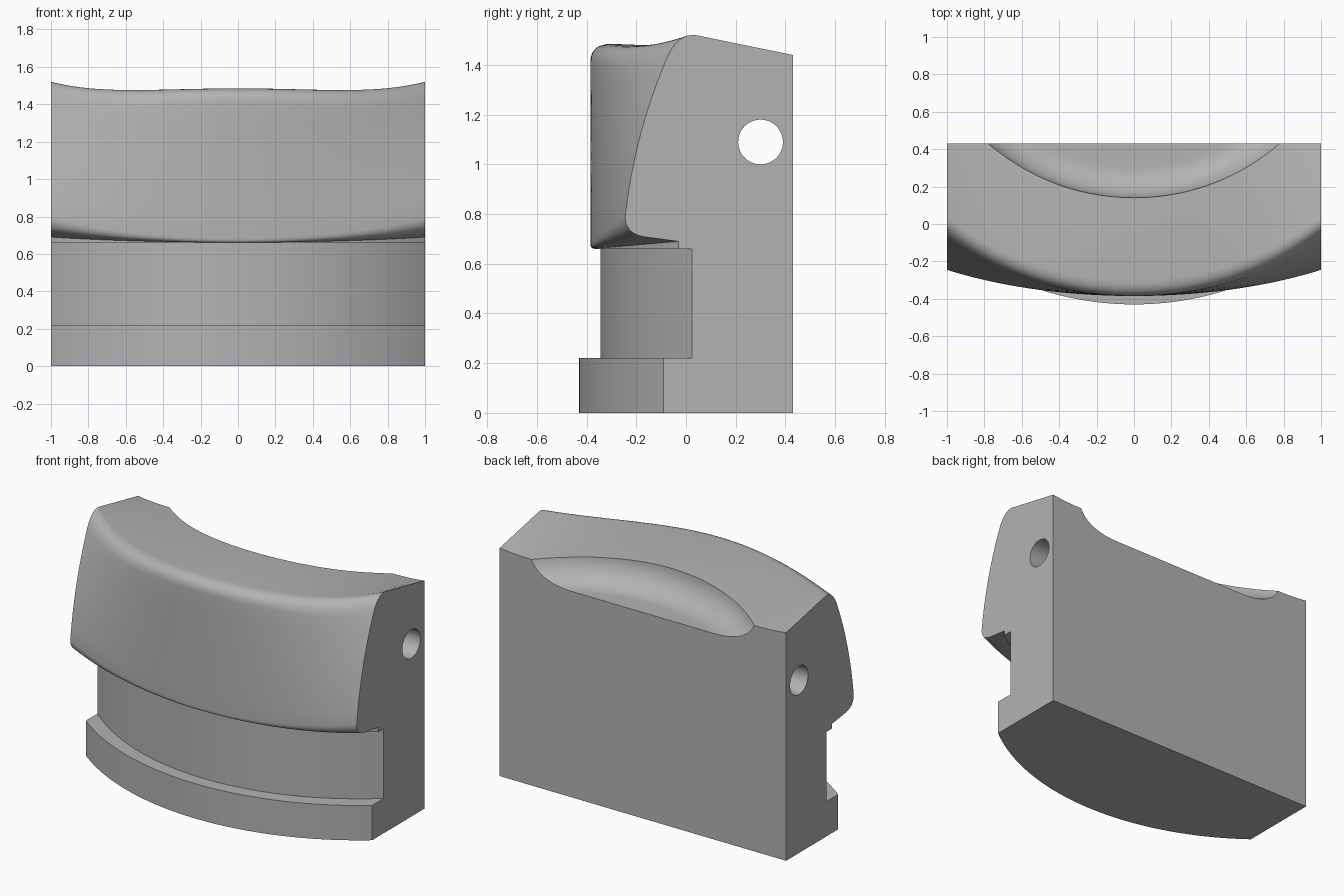
import bpy, bmesh, math
from mathutils import Vector

cube = bpy.data.objects.get("Cube")
if cube:
    bpy.data.objects.remove(cube, do_unlink=True)

grey = bpy.data.materials.new("plain grey")
grey.use_nodes = True
colour = (0.45, 0.45, 0.45, 1)
grey.diffuse_color = colour
grey.node_tree.nodes["Principled BSDF"].inputs["Base Color"].default_value = colour


def add_object(name, bm):
    bmesh.ops.recalc_face_normals(bm, faces=bm.faces)
    mesh = bpy.data.meshes.new(name)
    bm.to_mesh(mesh)
    bm.free()
    mesh.materials.append(grey)
    obj = bpy.data.objects.new(name, mesh)
    bpy.context.collection.objects.link(obj)
    return obj


def bend(a, b, c, steps=8):
    """Points of a rounded corner from a to c, pulled towards b."""
    a, b, c = Vector(a), Vector(b), Vector(c)
    out = []
    for i in range(steps + 1):
        t = i / steps
        out.append(a * (1 - t) ** 2 + b * 2 * t * (1 - t) + c * t * t)
    return out


def profile(foot, neck, ledge, lip, under, face, crest, back):
    """Closed side outline (y, z): foot, neck groove, then the rounded head."""
    pts = [(foot, 0), (foot, 0.22), (neck, 0.22), (neck, 0.66), (ledge, 0.66), lip]
    pts += bend(*under) + bend(*face)[1:-1] + bend(*crest)
    return [Vector(p) for p in pts + [(0.43, back), (0.43, 0)]]


middle = profile(
    -0.43, -0.345, -0.37, (-0.37, 0.661),
    ((-0.374, 0.662), (-0.385, 0.663), (-0.385, 0.685)),
    ((-0.385, 0.685), (-0.385, 1.05), (-0.385, 1.41)),
    ((-0.385, 1.41), (-0.385, 1.485), (-0.3, 1.485)), 1.455)
end = profile(
    -0.09, 0.025, -0.03, (-0.03, 0.69),
    ((-0.165, 0.708), (-0.245, 0.72), (-0.245, 0.79)),
    ((-0.245, 0.79), (-0.205, 1.13), (-0.08, 1.42)),
    ((-0.08, 1.42), (-0.035, 1.53), (0.04, 1.52)), 1.44)

# Body: outline blended along an arc from the middle to both ends
RADIUS = 1.64
SAG = RADIUS - math.sqrt(RADIUS ** 2 - 1)
SECTIONS = 64
bm = bmesh.new()
rings = []
for i in range(SECTIONS + 1):
    x = 2 * i / SECTIONS - 1
    t = (RADIUS - math.sqrt(RADIUS ** 2 - x * x)) / SAG
    ring = []
    for m, e in zip(middle, end):
        p = m.lerp(e, t)
        dip = 0.09 * (x * x - x ** 4) * max(0, (m.y - 0.7) / 0.8)
        ring.append(bm.verts.new((x, p.x, p.y - dip)))
    rings.append(ring)
count = len(middle)
for a, b in zip(rings, rings[1:]):
    for j in range(count):
        k = (j + 1) % count
        bm.faces.new((a[j], a[k], b[k], b[j]))
bm.faces.new(rings[0])
bm.faces.new(rings[-1])
body = add_object("curved_block", bm)

# Dish cutter: a flat round pan with a coved rim
bm = bmesh.new()
pan = [(0, 1.3)]
for i in range(13):
    a = math.pi / 2 * i / 12
    pan.append((1.05 + 0.165 * math.sin(a), 1.47 - 0.17 * math.cos(a)))
pan += [(1.215, 1.7), (0, 1.7)]
verts = [bm.verts.new((r, 0, z)) for r, z in pan]
edges = [bm.edges.new(pair) for pair in zip(verts, verts[1:])]
bmesh.ops.spin(bm, geom=verts + edges, cent=(0, 0, 0), axis=(0, 0, 1),
               angle=math.tau, steps=128)
bmesh.ops.remove_doubles(bm, verts=bm.verts, dist=0.0001)
bmesh.ops.translate(bm, verts=bm.verts, vec=(0, 1.355, 0))
dish = add_object("dish_cutter", bm)

# Hole cutter: a rod right through the block from side to side
bpy.ops.mesh.primitive_cylinder_add(vertices=48, radius=0.09, depth=3,
                                    location=(0, 0.3, 1.09),
                                    rotation=(0, math.pi / 2, 0))
rod = bpy.context.object
rod.name = "hole_cutter"
rod.data.materials.append(grey)

bpy.ops.object.select_all(action='DESELECT')
bpy.context.view_layer.objects.active = body
body.select_set(True)
for cutter in (dish, rod):
    cutter.hide_render = True
    cut = body.modifiers.new(cutter.name, 'BOOLEAN')
    cut.operation = 'DIFFERENCE'
    cut.solver = 'EXACT'
    cut.object = cutter
    bpy.ops.object.modifier_apply(modifier=cut.name)
    bpy.data.objects.remove(cutter, do_unlink=True)

bpy.ops.object.shade_smooth_by_angle(angle=math.radians(30))
